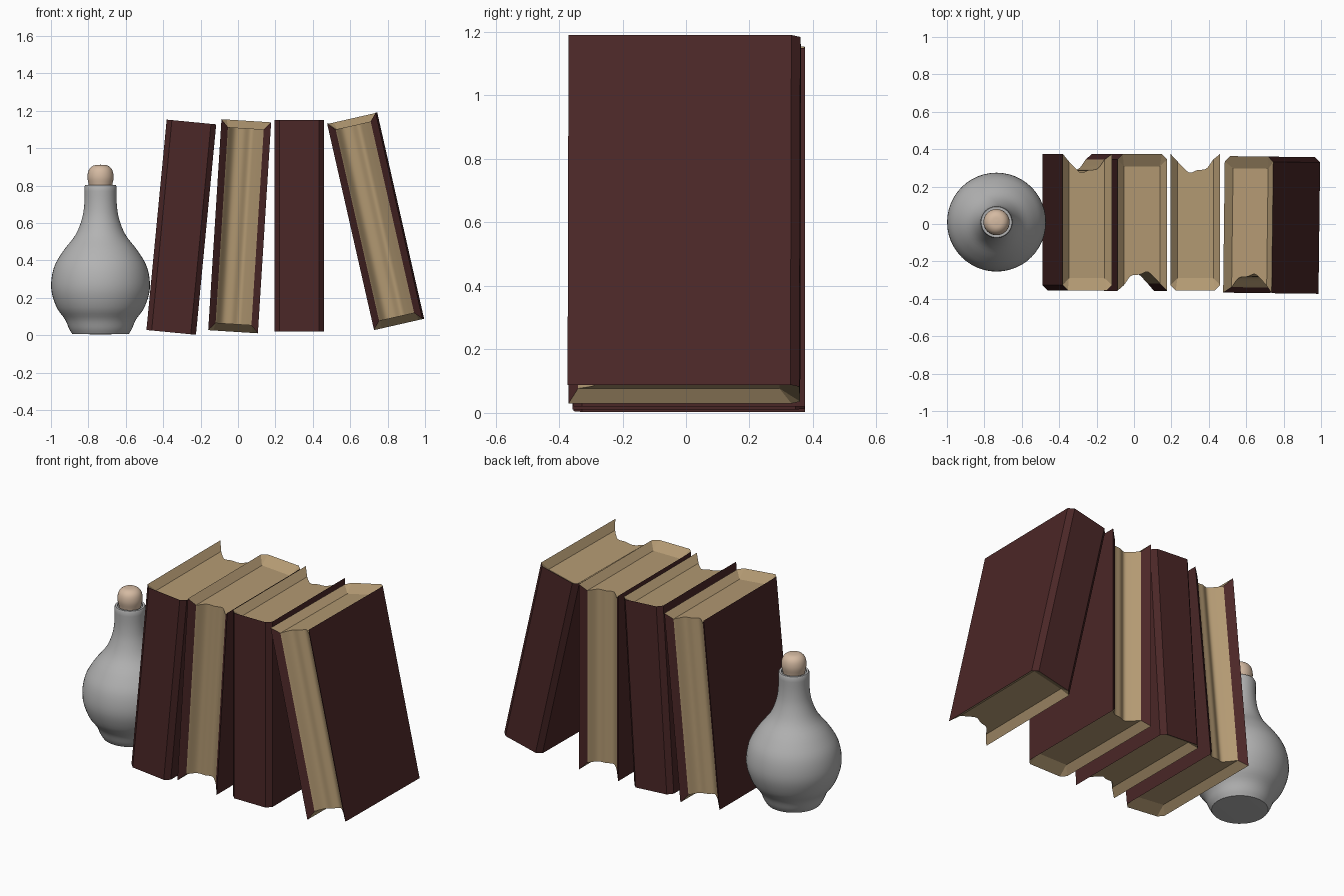
import bpy, bmesh, math
from mathutils import Matrix, Vector

cube = bpy.data.objects.get("Cube")
if cube:
    bpy.data.objects.remove(cube, do_unlink=True)


def material(name, rgb):
    m = bpy.data.materials.new(name)
    m.use_nodes = True
    m.diffuse_color = (*rgb, 1)
    m.node_tree.nodes["Principled BSDF"].inputs["Base Color"].default_value = (*rgb, 1)
    return m


COVER = material("dark red cover", (0.07, 0.02, 0.02))
PAPER = material("tan paper", (0.45, 0.32, 0.17))
GLASS = material("grey glaze", (0.45, 0.45, 0.45))
CORK = material("pale cork", (0.66, 0.49, 0.36))


def smooth_path(points, steps):
    """Catmull-Rom curve through 2D points."""
    p = [Vector(q) for q in points]
    p = [2 * p[0] - p[1]] + p + [2 * p[-1] - p[-2]]
    out = []
    for a, b, c, d in zip(p, p[1:], p[2:], p[3:]):
        for i in range(steps):
            t = i / steps
            out.append(0.5 * (2 * b + (c - a) * t + (2 * a - 5 * b + 4 * c - d) * t ** 2
                              + (3 * b - a - 3 * c + d) * t ** 3))
    return out + [p[-2]]


def finish(bm, name, mats, angle):
    bmesh.ops.recalc_face_normals(bm, faces=bm.faces)
    mesh = bpy.data.meshes.new(name)
    bm.to_mesh(mesh)
    bm.free()
    for m in mats:
        mesh.materials.append(m)
    ob = bpy.data.objects.new(name, mesh)
    bpy.context.collection.objects.link(ob)
    bpy.ops.object.select_all(action='DESELECT')
    ob.select_set(True)
    bpy.context.view_layer.objects.active = ob
    bpy.ops.object.shade_smooth_by_angle(angle=math.radians(angle))
    return ob


# Books: chamfered spine, flat covers, recessed page block with a wavy fore edge
W, D, H = 0.133, 0.365, 0.565
CHAMFER, INSET, RECESS, HEAD = 0.028, 0.037, 0.04, 0.065
WAVE = smooth_path([(-W + INSET, 0.325), (-0.058, 0.285), (-0.028, 0.264), (0.01, 0.278),
                    (0.058, 0.286), (W - INSET, 0.335)], 6)


def book(name, x, y, z, lean, yaw=0, flipped=False):
    bm = bmesh.new()
    # outline from the left fore corner, around the spine, to the right one
    outer = [(-W, D), (-W, -D + CHAMFER), (-W + CHAMFER, -D),
             (W - CHAMFER, -D), (W, -D + CHAMFER), (W, D)]
    heads = [(-W + INSET, -D + HEAD), (W - INSET, -D + HEAD)]
    rims, waves = [], []

    def face(verts, mat):
        bm.faces.new(verts).material_index = mat

    for s in (-1, 1):
        rim = [bm.verts.new((u, v, s * H)) for u, v in outer]
        wave = [bm.verts.new((u, v, s * (H - RECESS))) for u, v in WAVE]
        hl, hr = [bm.verts.new((u, v, s * (H - RECESS))) for u, v in heads]
        # page block end and the sloping border around it
        face([hl, hr] + wave[::-1], 1)
        face([rim[0], rim[1], hl, wave[0]], 1)
        face([rim[1], rim[2], hl], 1)
        face([rim[2], rim[3], hr, hl], 1)
        face([rim[3], rim[4], hr], 1)
        face([rim[4], rim[5], wave[-1], hr], 1)
        rims.append(rim)
        waves.append(wave)
    # covers and spine
    (a, b), (p, q) = rims, waves
    for i in range(len(a) - 1):
        face([a[i], a[i + 1], b[i + 1], b[i]], 0)
    # inner lips of the covers, then the fore edge
    for i in (0, -1):
        face([a[i], p[i], q[i], b[i]], 0)
    for i in range(len(p) - 1):
        face([p[i], p[i + 1], q[i + 1], q[i]], 1)
    ob = finish(bm, name, [COVER, PAPER], 25)
    ob.matrix_world = (Matrix.Translation((x, y, z))
                       @ Matrix.Rotation(math.radians(yaw), 4, 'Z')
                       @ Matrix.Rotation(math.radians(lean), 4, 'Y')
                       @ Matrix.Rotation(math.pi if flipped else 0, 4, 'Z'))


book("book_1", -0.303, 0.01, 0.578, 5.5)
book("book_2", 0.009, 0.008, 0.583, 3.6, flipped=True)
book("book_3", 0.328, 0.01, 0.585, 0)
book("book_4", 0.736, -0.005, 0.61, -12.8, yaw=-0.7, flipped=True)


# Bottle and stopper: turned profiles
def lathe(name, profile, mat, angle=40):
    bm = bmesh.new()
    verts = [bm.verts.new((r, 0, z)) for r, z in profile]
    edges = [bm.edges.new(e) for e in zip(verts, verts[1:])]
    bmesh.ops.spin(bm, geom=verts + edges, cent=(0, 0, 0), axis=(0, 0, 1),
                   angle=2 * math.pi, steps=48)
    bmesh.ops.remove_doubles(bm, verts=bm.verts, dist=0.0005)
    ob = finish(bm, name, [mat], angle)
    ob.location = (-0.735, 0.01, 0)


body = smooth_path([(0.152, 0.008), (0.168, 0.035), (0.19, 0.085), (0.235, 0.15), (0.264, 0.25),
                    (0.25, 0.36), (0.2, 0.45), (0.135, 0.535), (0.1, 0.62), (0.087, 0.7),
                    (0.086, 0.795)], 4)
lathe("bottle", [(0, 0.004)] + body + [(0.082, 0.803), (0.07, 0.803), (0.068, 0.76), (0, 0.76)], GLASS)
lathe("stopper", [(0, 0.77), (0.06, 0.77)] + smooth_path(
    [(0.062, 0.8), (0.07, 0.845), (0.062, 0.885), (0.038, 0.907), (0, 0.912)], 4), CORK, 60)
